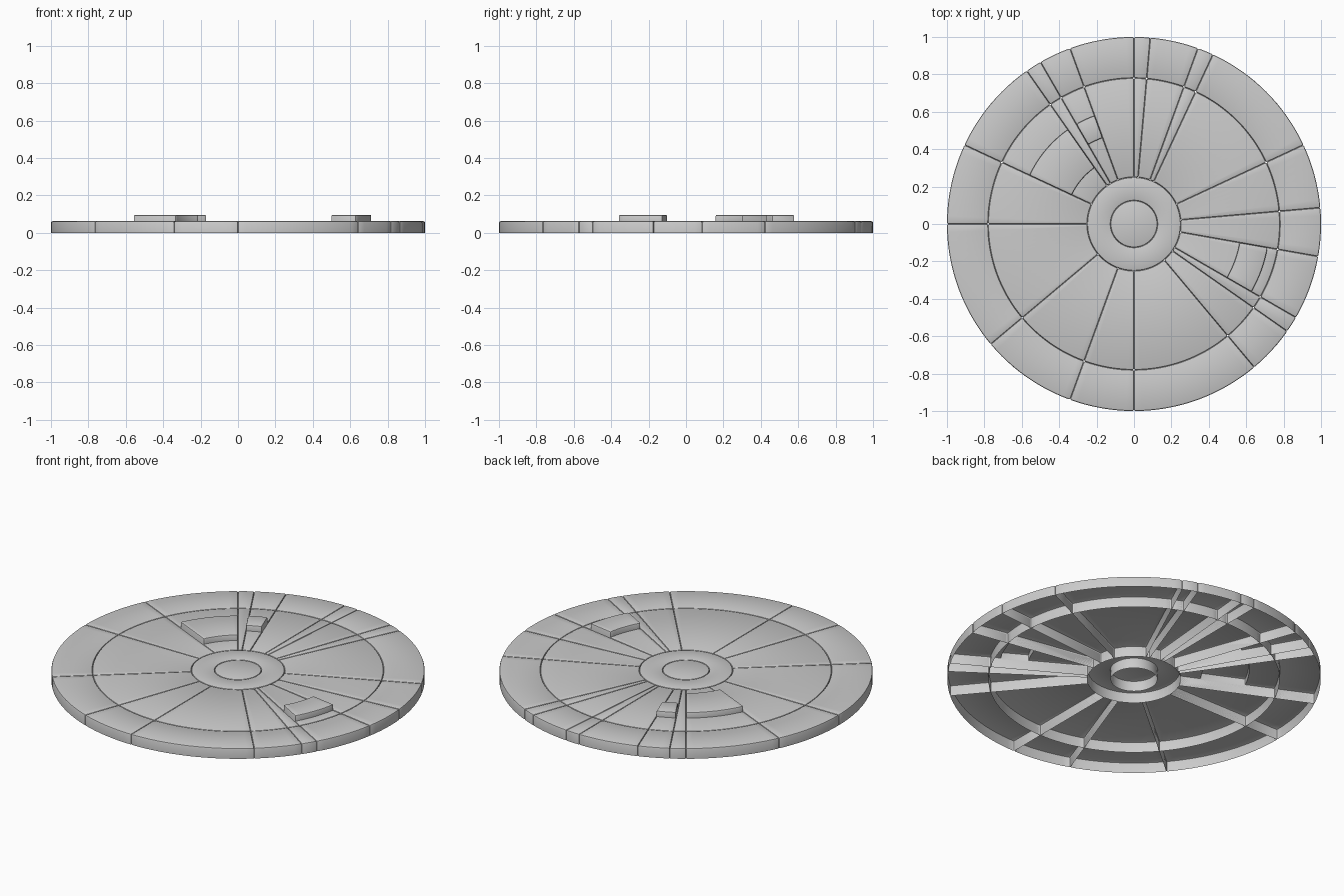
import bpy, bmesh, math

if "Cube" in bpy.data.objects:
    bpy.data.objects.remove(bpy.data.objects["Cube"])

TOP, RAISED, BEVEL = 0.062, 0.096, 0.008


def finish(bm, name):
    # outward normals on the open-bottomed shell
    bmesh.ops.recalc_face_normals(bm, faces=bm.faces)
    if sum(f.normal.z * f.calc_area() for f in bm.faces) < 0:
        bmesh.ops.reverse_faces(bm, faces=bm.faces)
    # round every convex sharp edge
    bm.normal_update()
    sharp = [e for e in bm.edges if len(e.link_faces) == 2
             and e.calc_face_angle_signed() > math.radians(40)]
    bmesh.ops.bevel(bm, geom=sharp, offset=BEVEL, offset_type='OFFSET', segments=2,
                    profile=0.5, affect='EDGES', clamp_overlap=False)
    me = bpy.data.meshes.new(name)
    bm.to_mesh(me)
    bm.free()
    ob = bpy.data.objects.new(name, me)
    bpy.context.collection.objects.link(ob)
    bpy.context.view_layer.objects.active = ob
    bpy.ops.object.select_all(action='DESELECT')
    ob.select_set(True)
    bpy.ops.object.shade_smooth_by_angle(angle=math.radians(30))


def sector(name, profile, a0, a1):
    """Sweep a radial (r, z) profile from angle a0 to a1, open underneath."""
    bm = bmesh.new()
    full = a1 - a0 >= 360
    n = 96 if full else max(2, round((a1 - a0) / 2.5))
    cols = []
    for i in range(n if full else n + 1):
        a = math.radians(a0 + (a1 - a0) * i / n)
        cols.append([bm.verts.new((r * math.cos(a), r * math.sin(a), z)) for r, z in profile])
    for i in range(n):
        c, d = cols[i], cols[(i + 1) % len(cols)]
        for j in range(len(profile) - 1):
            bm.faces.new((c[j], c[j + 1], d[j + 1], d[j]))
    if not full:
        bm.faces.new(cols[0])
        bm.faces.new(cols[-1][::-1])
    finish(bm, name)


def ring_profile(r0, r1, step=None):
    p = [(r0, 0), (r0, TOP)]
    if step:
        s0, s1 = step
        p += [(s0, TOP), (s0, RAISED), (s1, RAISED), (s1, TOP)]
    return p + [(r1, TOP), (r1, 0)]


# centre cap and hub ring
bm = bmesh.new()
rim = [(0.125 * math.cos(2 * math.pi * i / 96), 0.125 * math.sin(2 * math.pi * i / 96)) for i in range(96)]
low = [bm.verts.new((x, y, 0)) for x, y in rim]
high = [bm.verts.new((x, y, TOP)) for x, y in rim]
bm.faces.new(high)
for i in range(96):
    k = (i + 1) % 96
    bm.faces.new((low[i], low[k], high[k], high[i]))
finish(bm, "centre_cap")
sector("hub_ring", ring_profile(0.125, 0.25), 0, 360)

# radial panels, some with a raised block across them
cuts = [-140, -110, -90, -50, -35, -30, -10, 5, 25, 65, 70, 85, 90, 110, 120, 125, 155, 180, 220]
steps = {-30: (0.573, 0.725), 110: (0.49, 0.617), 125: (0.367, 0.617)}
for i, (a0, a1) in enumerate(zip(cuts, cuts[1:])):
    sector(f"inner_panel_{i}", ring_profile(0.25, 0.78, steps.get(a0)), a0, a1)
    sector(f"outer_panel_{i}", ring_profile(0.78, 1.0), a0, a1)
